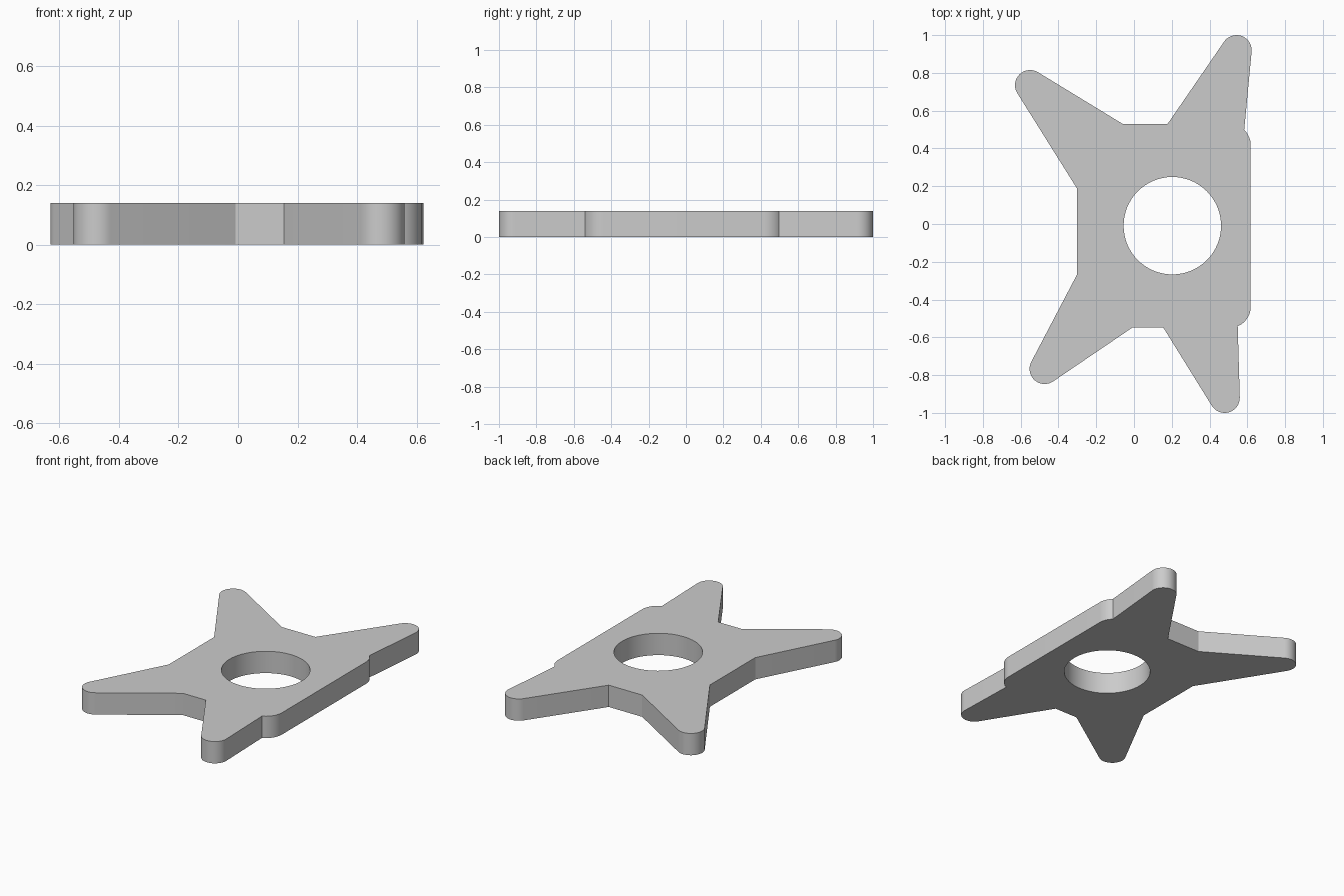
import bpy, bmesh
from math import atan2, acos, cos, sin, pi, tau, radians
from mathutils import Vector

cube = bpy.data.objects.get("Cube")
if cube:
    bpy.data.objects.remove(cube, do_unlink=True)

THICKNESS = 0.14
TIP_RADIUS = 0.08
CORNER_RADIUS = 0.113


def arc(center, radius, start, end, steps):
    return [Vector((center[0] + radius * cos(start + (end - start) * i / steps),
                    center[1] + radius * sin(start + (end - start) * i / steps), 0))
            for i in range(steps + 1)]


def tip(center, before, after):
    """Rounded arm end, tangent to the lines from the points before and after."""
    def tangent(point, side):
        d = Vector(point) - Vector(center)
        return atan2(d.y, d.x) + side * acos(TIP_RADIUS / d.length)
    start = tangent(before, 1)
    sweep = (tangent(after, -1) - start) % tau
    return arc(center, TIP_RADIUS, start, start + sweep, 20)


def corner(center, start, end):
    return arc(center, CORNER_RADIUS, radians(start), radians(end), 12)


# Notches between the arms, and the two rounded body corners
top_right, top_left = (0.178, 0.53), (-0.06, 0.53)
left_top, left_bottom = (-0.303, 0.19), (-0.303, -0.27)
bottom_left, bottom_right = (-0.008, -0.548), (0.155, -0.548)
lower_corner = corner((0.505, -0.437), -67, 0)
upper_corner = corner((0.505, 0.417), 0, 46)


def points(*pairs):
    return [Vector((x, y, 0)) for x, y in pairs]


# Outline, counter-clockwise from the lower body corner
outline = (lower_corner + upper_corner
           + tip((0.543, 0.92), upper_corner[-1].xy, top_right)
           + points(top_right, top_left)
           + tip((-0.55, 0.735), top_left, left_top)
           + points(left_top, left_bottom)
           + tip((-0.473, -0.767), left_bottom, bottom_left)
           + points(bottom_left, bottom_right)
           + tip((0.48, -0.92), bottom_right, lower_corner[0].xy))
hole = arc((0.203, -0.009), 0.258, 0, tau, 64)[:-1]

# Fill between the outline and the hole, then extrude to a plate
bm = bmesh.new()
for loop in (outline, hole):
    verts = [bm.verts.new(p) for p in loop]
    for i, v in enumerate(verts):
        bm.edges.new((verts[i - 1], v))
bmesh.ops.triangle_fill(bm, edges=bm.edges[:], use_beauty=True, normal=(0, 0, 1))
result = bmesh.ops.extrude_face_region(bm, geom=bm.faces[:])
top = [g for g in result["geom"] if isinstance(g, bmesh.types.BMVert)]
bmesh.ops.translate(bm, verts=top, vec=(0, 0, THICKNESS))
bmesh.ops.recalc_face_normals(bm, faces=bm.faces[:])
bmesh.ops.dissolve_limit(bm, angle_limit=0.001, verts=[], edges=[
    e for e in bm.edges if abs(e.verts[0].co.z - e.verts[1].co.z) < 0.001])

mesh = bpy.data.meshes.new("star_plate")
bm.to_mesh(mesh)
bm.free()
plate = bpy.data.objects.new("star_plate", mesh)
bpy.context.collection.objects.link(plate)

# Plain grey
grey = bpy.data.materials.new("light_grey")
grey.use_nodes = True
colour = (0.6, 0.6, 0.6, 1)
grey.diffuse_color = colour
grey.node_tree.nodes["Principled BSDF"].inputs["Base Color"].default_value = colour
mesh.materials.append(grey)

bpy.ops.object.select_all(action='DESELECT')
plate.select_set(True)
bpy.context.view_layer.objects.active = plate
bpy.ops.object.shade_smooth_by_angle(angle=radians(25))
